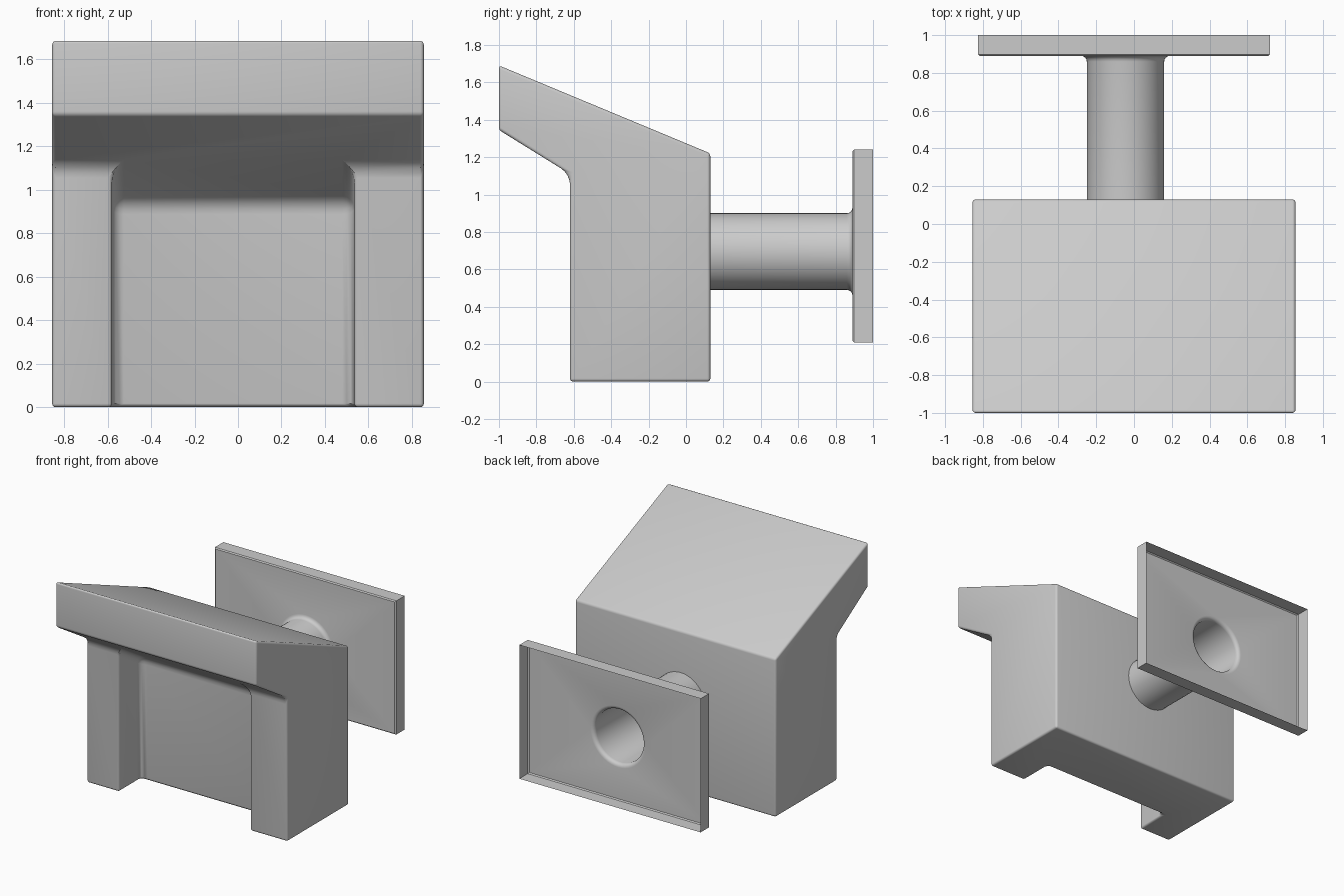
import bpy, bmesh
from math import cos, sin, pi, radians

if "Cube" in bpy.data.objects:
    bpy.data.objects.remove(bpy.data.objects["Cube"])


def finish(name, bm):
    bmesh.ops.recalc_face_normals(bm, faces=bm.faces)
    me = bpy.data.meshes.new(name)
    bm.to_mesh(me)
    bm.free()
    ob = bpy.data.objects.new(name, me)
    bpy.context.collection.objects.link(ob)
    bpy.ops.object.select_all(action='DESELECT')
    ob.select_set(True)
    bpy.context.view_layer.objects.active = ob
    return ob


# Hooded body: side profile swept in x, with a recess between two front legs
XS = [-0.855, -0.58, 0.535, 0.855]
PROFILE = {                      # (y, z)
    'back_low': (0.13, 0), 'back_top': (0.13, 1.22),
    'lip_top': (-1, 1.69), 'lip_low': (-1, 1.345),
    'leg_top': (-0.62, 1.11), 'leg_low': (-0.62, 0),
    'rec_top': (-0.35, 0.943), 'rec_low': (-0.35, 0),
}
bm = bmesh.new()
cache = {}


def v(name, i):
    if (name, i) not in cache:
        cache[name, i] = bm.verts.new((XS[i], *PROFILE[name]))
    return cache[name, i]


def quad(a, b, i, j):
    bm.faces.new([v(a, i), v(a, j), v(b, j), v(b, i)])


for a, b in (('back_low', 'back_top'), ('back_top', 'lip_top'), ('lip_top', 'lip_low')):
    quad(a, b, 0, 3)
for i, j in ((0, 1), (2, 3)):                       # leg fronts
    quad('leg_top', 'leg_low', i, j)
quad('rec_top', 'rec_low', 1, 2)                    # recess floor
for i in (1, 2):                                    # recess side walls
    bm.faces.new([v(n, i) for n in ('leg_top', 'rec_top', 'rec_low', 'leg_low')])
for i in (0, 3):                                    # body sides
    bm.faces.new([v(n, i) for n in ('back_low', 'back_top', 'lip_top',
                                    'lip_low', 'leg_top', 'leg_low')])
for edge, leg, rec in (('lip_low', 'leg_top', 'rec_top'),   # hood underside
                       ('back_low', 'leg_low', 'rec_low')):  # base
    bm.faces.new([v(edge, 0), v(edge, 3), v(leg, 3), v(leg, 2),
                  v(rec, 2), v(rec, 1), v(leg, 1), v(leg, 0)])

# Wide fillets on inside corners, narrow ones on outside edges
bmesh.ops.recalc_face_normals(bm, faces=bm.faces)
weight = bm.edges.layers.float.new('bevel_weight_edge')
for e in bm.edges:
    e[weight] = 0.3 if e.is_convex else 1.0
body = finish('body', bm)
bev = body.modifiers.new('rounded_edges', 'BEVEL')
bev.limit_method = 'WEIGHT'
bev.width = 0.055
bev.segments = 4
bpy.ops.object.modifier_apply(modifier=bev.name)
bpy.ops.object.shade_smooth_by_angle(angle=radians(35))

# Open tube flaring into an open-backed mounting plate
CX, CZ, R, N, F = -0.045, 0.695, 0.205, 48, 0.03
bm = bmesh.new()


def bridge(a, b):
    n = len(a)
    for i in range(n):
        bm.faces.new([a[i], a[(i + 1) % n], b[(i + 1) % n], b[i]])


def ring(y, r):
    return [bm.verts.new((CX + r * cos(2 * pi * k / N), y, CZ + r * sin(2 * pi * k / N)))
            for k in range(N)]


def rect(y, inset):
    x0, x1, z0, z1 = -0.825 + inset, 0.72 - inset, 0.21 + inset, 1.24 - inset
    return [bm.verts.new((x, y, z)) for x, z in ((x0, z0), (x1, z0), (x1, z1), (x0, z1))]


rings = [ring(0.11, R)]
for k in range(5):
    t = k / 4 * pi / 2
    rings.append(ring(0.89 - F + F * sin(t), R + F * (1 - cos(t))))
for a, b in zip(rings, rings[1:]):
    bridge(a, b)
rects = [rect(0.89, 0.008), rect(0.898, 0), rect(1.0, 0)]
for a, b in zip(rects, rects[1:]):
    bridge(a, b)
bm.edges.index_update()
rim = [e for e in bm.edges if e.is_boundary
       and all(abs(w.co.y - 0.89) < 1e-4 for w in e.verts)]
bmesh.ops.triangle_fill(bm, use_beauty=True, edges=rim, normal=(0, -1, 0))
finish('mounting_plate_and_tube', bm)
bpy.ops.object.shade_smooth_by_angle(angle=radians(30))
